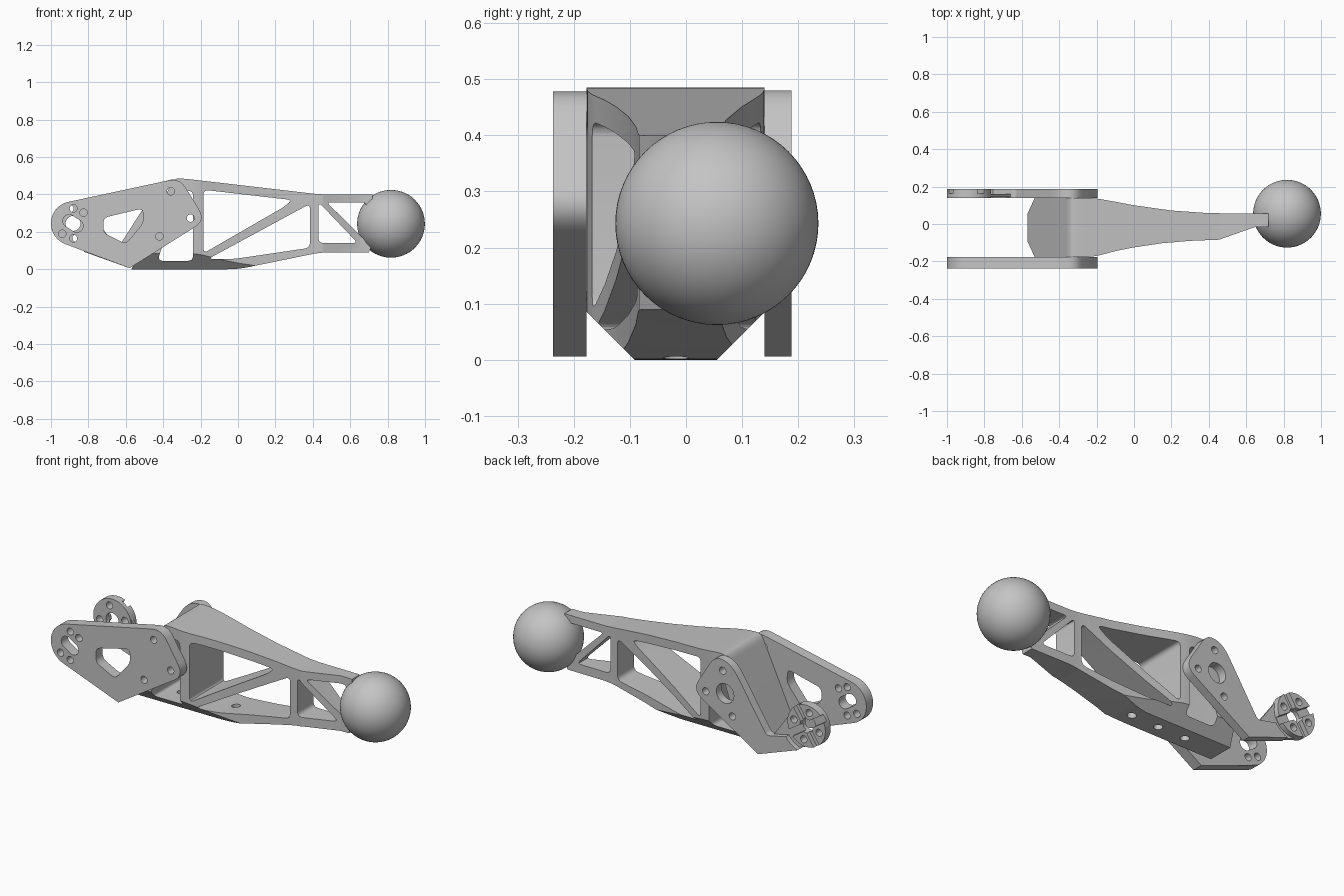
import bpy, bmesh
from math import cos, sin, radians
from mathutils import Vector

cube = bpy.data.objects.get("Cube")
if cube:
    bpy.data.objects.remove(cube, do_unlink=True)

# One plain grey material
grey = bpy.data.materials.new("plain_grey")
grey.use_nodes = True
grey.diffuse_color = (0.55, 0.55, 0.55, 1)
grey.node_tree.nodes["Principled BSDF"].inputs["Base Color"].default_value = grey.diffuse_color


def rounded(points, steps=6):
    """Round the corners of an outline; each point is (a, b) or (a, b, setback)."""
    out = []
    for i, p in enumerate(points):
        here = Vector(p[:2])
        r = p[2] if len(p) > 2 else 0
        if not r:
            out.append(here)
            continue
        before = Vector(points[i - 1][:2]) - here
        after = Vector(points[(i + 1) % len(points)][:2]) - here
        a = here + before.normalized() * min(r, before.length * 0.45)
        b = here + after.normalized() * min(r, after.length * 0.45)
        for k in range(steps + 1):
            t = k / steps
            out.append(a * (1 - t) ** 2 + here * 2 * t * (1 - t) + b * t ** 2)
    return out


def arc(centre, r, start, end, n=24):
    angles = [radians(start + (end - start) * k / n) for k in range(n + 1)]
    return [(centre[0] + r * cos(a), centre[1] + r * sin(a)) for a in angles]


def prism(name, outline, lo, hi, axis="y"):
    """Extrude a rounded outline along an axis."""
    place = {"x": lambda p, d: (d, p[0], p[1]),
             "y": lambda p, d: (p[0], d, p[1]),
             "z": lambda p, d: (p[0], p[1], d)}[axis]
    bm = bmesh.new()
    face = bm.faces.new([bm.verts.new(place(p, lo)) for p in rounded(outline)])
    new = bmesh.ops.extrude_face_region(bm, geom=[face])["geom"]
    shift = Vector(place((0, 0), hi - lo))
    bmesh.ops.translate(bm, vec=shift, verts=[g for g in new if isinstance(g, bmesh.types.BMVert)])
    bmesh.ops.recalc_face_normals(bm, faces=bm.faces)
    mesh = bpy.data.meshes.new(name)
    bm.to_mesh(mesh)
    bm.free()
    obj = bpy.data.objects.new(name, mesh)
    bpy.context.collection.objects.link(obj)
    return obj


def combine(obj, tool, operation="DIFFERENCE"):
    mod = obj.modifiers.new("cut", "BOOLEAN")
    mod.operation = operation
    mod.solver = "EXACT"
    mod.object = tool
    bpy.context.view_layer.objects.active = obj
    bpy.ops.object.modifier_apply(modifier=mod.name)
    bpy.data.objects.remove(tool, do_unlink=True)


def cut(obj, outline, lo=-1, hi=1, axis="y"):
    combine(obj, prism("cutter", outline, lo, hi, axis))


def drill(obj, centre, r, lo=-1, hi=1, axis="y"):
    cut(obj, arc(centre, r, 0, 345, 23), lo, hi, axis)


def finish(obj):
    obj.data.materials.clear()
    obj.data.materials.append(grey)
    bpy.ops.object.select_all(action="DESELECT")
    obj.select_set(True)
    bpy.context.view_layer.objects.active = obj
    bpy.ops.object.shade_smooth_by_angle(angle=radians(30))


# Truss body: side profile, narrowed by plan and by the chamfered cross-section
body = prism("truss_body", [
    (-0.57, 0), (0, 0, 0.06), (0.44, 0.09, 0.05), (0.70, 0.09), (0.74, 0.2),
    (0.74, 0.40, 0.03), (0.44, 0.40, 0.05), (-0.29, 0.485, 0.04), (-0.345, 0.485, 0.04)], -0.4, 0.4)
front_edge = [(-0.7, -0.177), (-0.22, -0.177, 0.06), (-0.1, -0.145), (0, -0.125), (0.15, -0.103),
              (0.3, -0.09), (0.455, -0.084), (0.65, -0.015), (0.72, -0.015)]
back_edge = [(0.72, 0.055), (0.4, 0.058), (0.2, 0.072), (0, 0.1), (-0.1, 0.119),
             (-0.22, 0.14, 0.06), (-0.7, 0.14)]
combine(body, prism("plan", front_edge + back_edge, -0.2, 0.7, "z"), "INTERSECT")
combine(body, prism("section", [
    (-0.09, -0.002), (0.053, -0.002), (0.142, 0.087), (0.142, 0.6), (-0.179, 0.6),
    (-0.179, 0.087)], -1, 1, "x"), "INTERSECT")

# Truss windows
windows = [
    [(-0.185, 0.425, 0.03), (0.29, 0.37, 0.03), (0.24, 0.33, 0.02), (-0.185, 0.085, 0.03)],
    [(0.385, 0.35, 0.03), (0.385, 0.115, 0.03), (-0.02, 0.055, 0.04), (-0.16, 0.055, 0.03)],
    [(0.43, 0.36, 0.03), (0.64, 0.14, 0.03), (0.43, 0.14, 0.03)],
    [(0.475, 0.357, 0.02), (0.685, 0.357, 0.02), (0.675, 0.16, 0.02)],
    [(-0.24, 0.045, 0.03), (-0.43, 0.045, 0.03), (-0.31, 0.42, 0.03), (-0.24, 0.42, 0.03)],
]
for window in windows:
    cut(body, window)

# Screw holes underneath
for i in range(3):
    drill(body, (-0.34 + 0.17 * i, -0.018), 0.023, -0.1, 0.075, "z")
finish(body)

# Side plates share one pivot end and one bolt pattern
pivot = (-0.882, 0.245)
shoulder = [(-0.58, 0.006), (-0.172, 0.262, 0.07), (-0.312, 0.488, 0.06)]
bolts = [(-0.36, 0.417), (-0.254, 0.273), (-0.42, 0.176)]

# Front plate
front_plate = prism("front_plate", arc(pivot, 0.118, 101, 250) + shoulder, -0.237, -0.177)
cut(front_plate, [(-0.72, 0.275, 0.03), (-0.51, 0.325, 0.025), (-0.505, 0.25, 0.03),
                  (-0.60, 0.135, 0.03), (-0.72, 0.195, 0.03)])
dx, dz = 0.02, -0.013
slot = arc((pivot[0] + dx, pivot[1] + dz), 0.034, -123, 57, 12) \
    + arc((pivot[0] - dx, pivot[1] - dz), 0.034, 57, 237, 12)
cut(front_plate, slot)
for hole in bolts + [(-0.88, 0.325), (-0.826, 0.303), (-0.94, 0.19), (-0.88, 0.165)]:
    drill(front_plate, hole, 0.02)
finish(front_plate)

# Back arm with its bearing hole
back_arm = prism("back_arm", shoulder + [(-0.415, 0.468, 0.07), (-0.635, 0.125, 0.02)]
                 + arc(pivot, 0.16, -36, -70, 10), 0.14, 0.188)
drill(back_arm, (-0.375, 0.293), 0.055)
for hole in bolts:
    drill(back_arm, hole, 0.02)
finish(back_arm)

# Thin web joining the arm to the pivot disc
web = prism("arm_web", arc(pivot, 0.117, 20, 250) + [(-0.70, 0.055), (-0.66, 0.13)], 0.145, 0.16)
drill(web, pivot, 0.04)

# Pivot disc with crossed grooves
disc = prism("pivot_disc", arc(pivot, 0.118, 0, 352.5, 47), 0.14, 0.188)
for turn in (-33, 57):
    u = Vector((cos(radians(turn)), sin(radians(turn))))
    v = Vector((-u.y, u.x)) * 0.02
    c = Vector(pivot)
    cut(disc, [tuple(c + u * a * 0.2 + v * b) for a, b in ((-1, -1), (1, -1), (1, 1), (-1, 1))],
        0.163, 0.3)
drill(disc, pivot, 0.04)
for k in range(4):
    a = radians(12 + 90 * k)
    hole = (pivot[0] + 0.08 * cos(a), pivot[1] + 0.08 * sin(a))
    drill(disc, hole, 0.02)
    drill(web, hole, 0.02)
finish(web)
finish(disc)

# Ball foot
bpy.ops.mesh.primitive_uv_sphere_add(segments=64, ring_count=32, radius=0.181,
                                     location=(0.818, 0.055, 0.243))
ball = bpy.context.object
ball.name = "ball_foot"
finish(ball)
